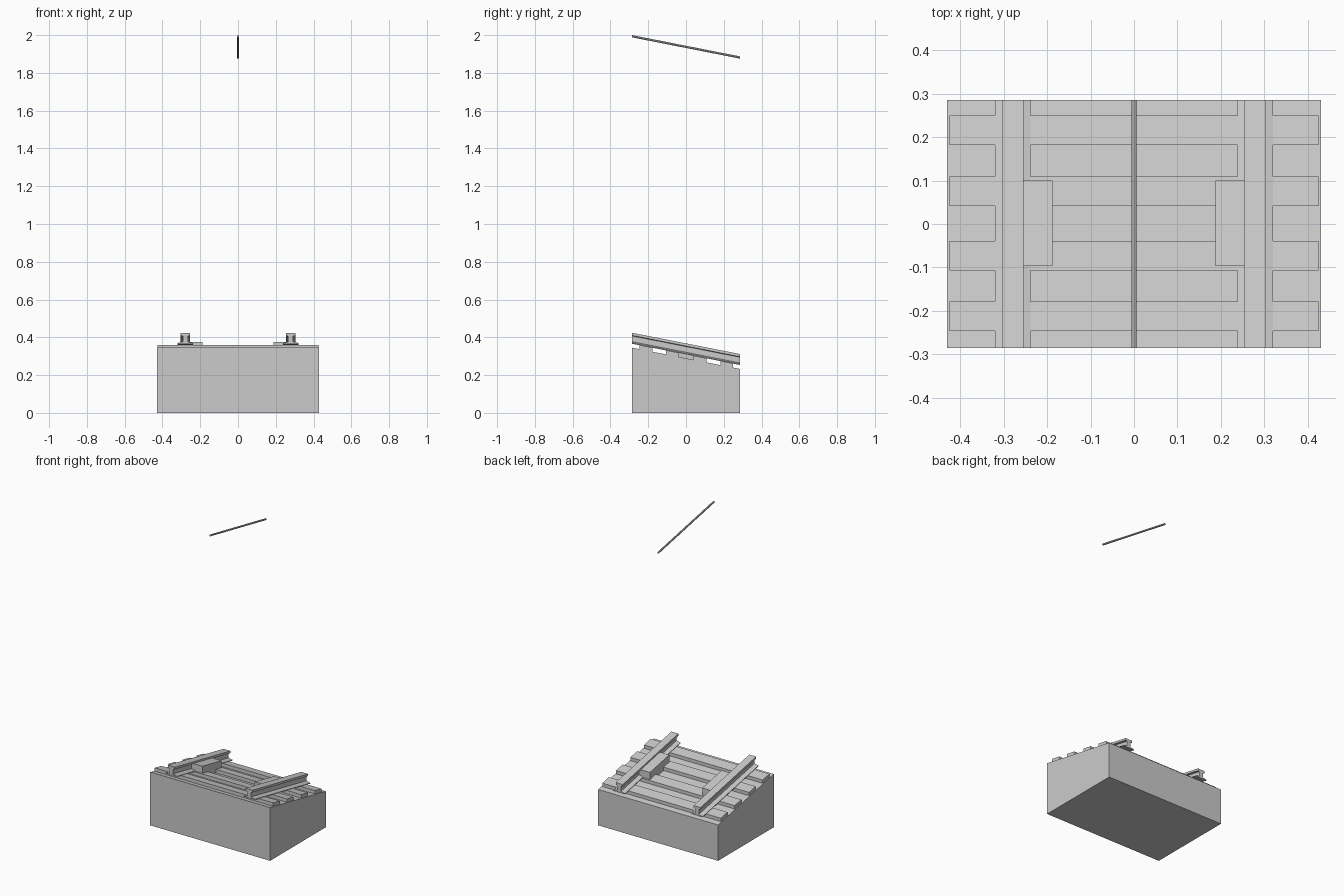
import bpy
import math

if "Cube" in bpy.data.objects:
    bpy.data.objects.remove(bpy.data.objects["Cube"])

HALF = 0.285          # half length along the track
SLOPE = -0.197        # the track falls towards the back


def grade(y):
    """Height of the ballast surface at y."""
    return 0.345 + SLOPE * (y + HALF)


def extrude_along_track(name, profile, y0=-HALF, y1=HALF, floor=False):
    """Sweep an (x, height above ballast) profile along the graded track."""
    n = len(profile)
    verts = []
    for y in (y0, y1):
        for x, h in profile:
            z = 0.0 if floor and h < 0 else grade(y) + h
            verts.append((x, y, z))
    faces = [tuple(range(n)), tuple(range(2 * n - 1, n - 1, -1))]
    for i in range(n):
        j = (i + 1) % n
        faces.append((j, i, i + n, j + n))
    mesh = bpy.data.meshes.new(name)
    mesh.from_pydata(verts, [], faces)
    obj = bpy.data.objects.new(name, mesh)
    bpy.context.collection.objects.link(obj)
    return obj


def rect(x0, x1, h0, h1):
    return [(x0, h0), (x1, h0), (x1, h1), (x0, h1)]


# Ballast bed: flat underneath, sloping on top
extrude_along_track("ballast_bed", rect(-0.43, 0.43, -1, 0), floor=True)

# Sleepers
for i, y in enumerate((-0.212, -0.073, 0.075, 0.216)):
    extrude_along_track(f"sleeper_{i + 1}", rect(-0.425, 0.425, -0.005, 0.022),
                        y - 0.034, y + 0.034)

# Rails: half section mirrored into a full one, foot, web and head
half_rail = [(0.041, 0.021), (0.041, 0.025), (0.013, 0.032),
             (0.013, 0.062), (0.025, 0.065), (0.025, 0.079)]
section = half_rail + [(-x, h) for x, h in reversed(half_rail)]
for side, label in ((-1, "left"), (1, "right")):
    extrude_along_track(f"{label}_rail",
                        [(side * 0.279 + x, h) for x, h in section])
    # Block fixed to the inner side of the rail
    x0, x1 = sorted((side * 0.188, side * 0.267))
    extrude_along_track(f"{label}_rail_block", rect(x0, x1, -0.003, 0.068),
                        -0.097, 0.1)

# Overhead wire
lift = 1.994 - grade(-HALF)
extrude_along_track("overhead_wire", [
    (0.006 * math.cos(a * math.pi / 4), lift + 0.006 * math.sin(a * math.pi / 4))
    for a in range(8)])
